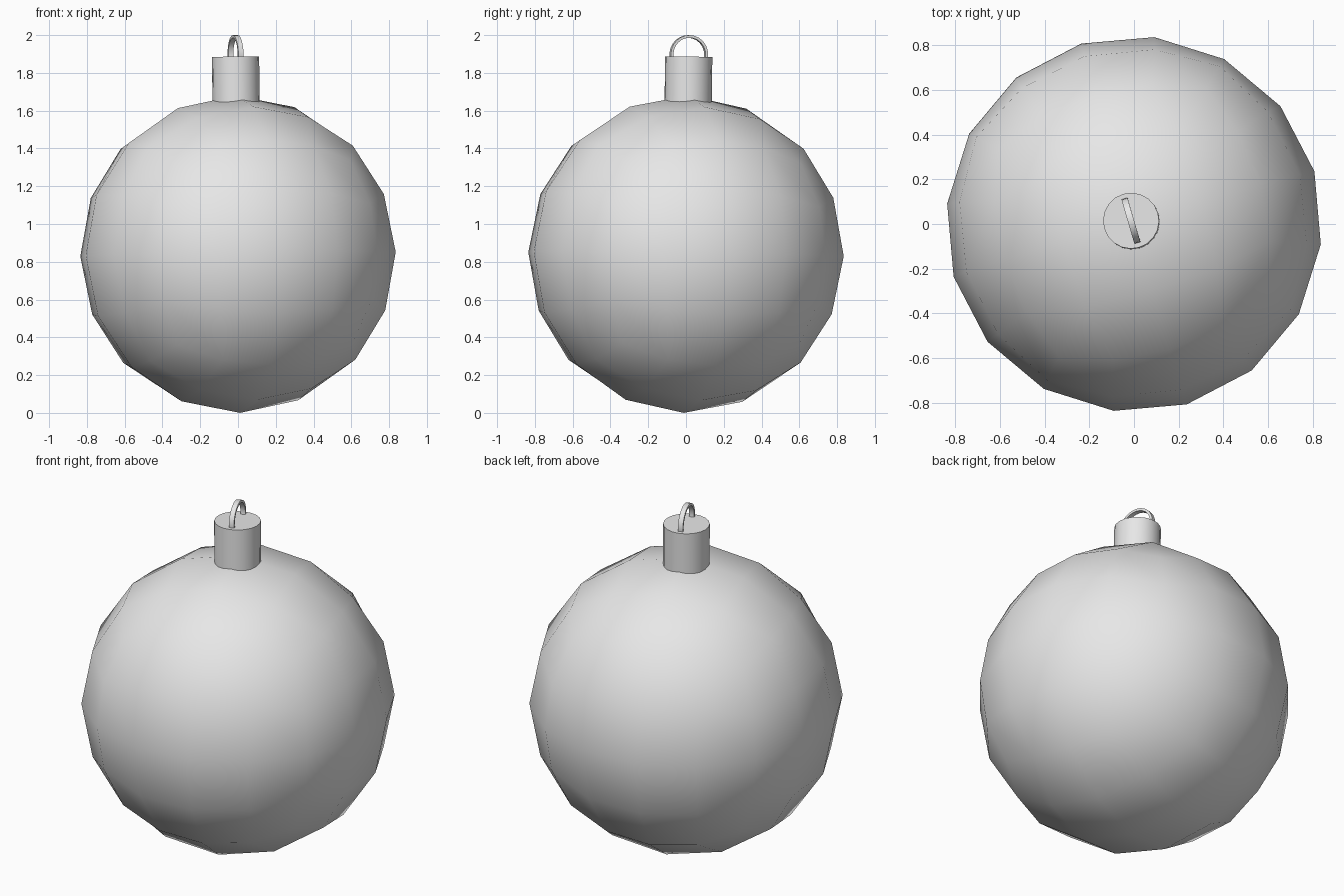
import bpy
import bmesh
import math
from mathutils import Matrix, Vector

old = bpy.data.objects.get("Cube")
if old:
    bpy.data.objects.remove(old, do_unlink=True)

RADIUS = 0.84
CAP_RADIUS = 0.125
CAP_TOP = 1.885 - RADIUS
CAP_BOTTOM = 1.6 - RADIUS
LOOP_RADIUS = 0.103
LOOP_THICK = 0.014
LOOP_HALF_WIDTH = 0.014

# The whole bauble is turned about z and leans very slightly
lean = Vector((0, 0, 1)).rotation_difference(Vector((-0.0125, 0.014, 1)))
placement = (Matrix.Translation((0, 0, RADIUS)) @ lean.to_matrix().to_4x4()
             @ Matrix.Rotation(math.radians(16.3), 4, "Z"))

grey = bpy.data.materials.new("plain_grey")
grey.use_nodes = True
grey.diffuse_color = (0.8, 0.8, 0.8, 1)
grey.node_tree.nodes["Principled BSDF"].inputs["Base Color"].default_value = (0.8, 0.8, 0.8, 1)


def finish(bm, name):
    """Turn a bmesh into a placed, smooth-shaded object."""
    bmesh.ops.recalc_face_normals(bm, faces=bm.faces)
    mesh = bpy.data.meshes.new(name)
    bm.to_mesh(mesh)
    bm.free()
    mesh.materials.append(grey)
    mesh.shade_smooth()
    mesh.set_sharp_from_angle(angle=math.radians(40))
    obj = bpy.data.objects.new(name, mesh)
    obj.matrix_world = placement
    bpy.context.collection.objects.link(obj)
    return obj


# Ball: a cube halved twice, pushed out to a sphere each time
def project(bm):
    for v in bm.verts:
        v.co = v.co.normalized() * RADIUS


bm = bmesh.new()
bmesh.ops.create_cube(bm, size=1)
project(bm)
for _ in range(2):
    bmesh.ops.subdivide_edges(bm, edges=bm.edges[:], cuts=1, use_grid_fill=True)
    project(bm)
finish(bm, "ball")

# Cap: short cylinder sunk into the ball
bm = bmesh.new()
bmesh.ops.create_cone(bm, cap_ends=True, segments=20, radius1=CAP_RADIUS,
                      radius2=CAP_RADIUS, depth=CAP_TOP - CAP_BOTTOM,
                      matrix=Matrix.Translation((0, 0, (CAP_TOP + CAP_BOTTOM) / 2)))
finish(bm, "cap")

# Hanging loop: flat band spun into a ring, half buried in the cap
bm = bmesh.new()
loop_centre = Vector((0, 0, 2 - RADIUS - LOOP_RADIUS))
inner = LOOP_RADIUS - LOOP_THICK
section = [(-LOOP_HALF_WIDTH, inner), (LOOP_HALF_WIDTH, inner),
           (LOOP_HALF_WIDTH, LOOP_RADIUS), (-LOOP_HALF_WIDTH, LOOP_RADIUS)]
verts = [bm.verts.new(loop_centre + Vector((x, 0, r))) for x, r in section]
edges = [bm.edges.new((verts[i], verts[(i + 1) % 4])) for i in range(4)]
bmesh.ops.spin(bm, geom=verts + edges, cent=loop_centre, axis=(1, 0, 0),
               angle=math.tau, steps=24)
bmesh.ops.remove_doubles(bm, verts=bm.verts[:], dist=0.0005)
finish(bm, "hanging_loop")
